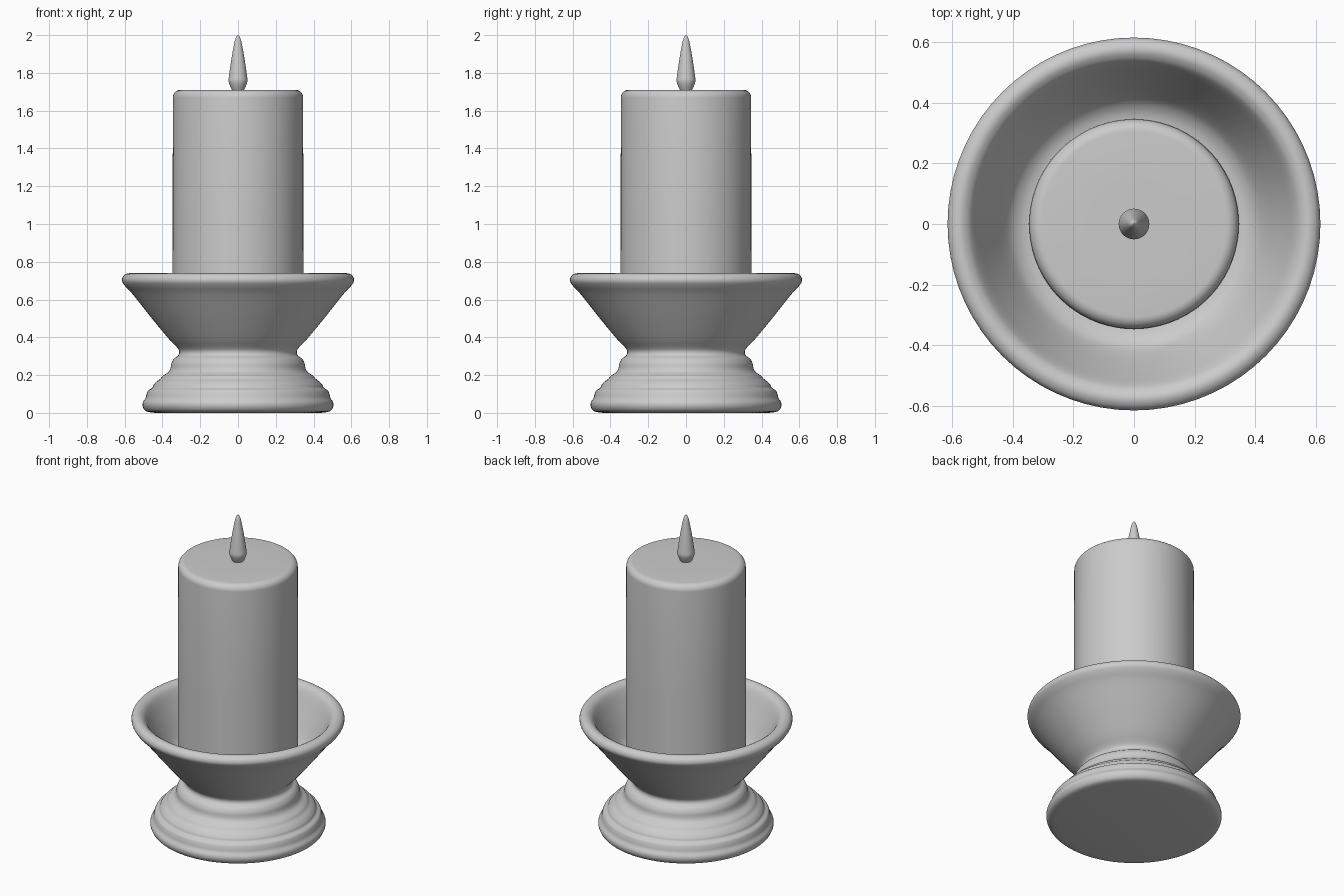
import bpy, math

if "Cube" in bpy.data.objects:
    bpy.data.objects.remove(bpy.data.objects["Cube"])

wax_grey = bpy.data.materials.new("plain grey")
wax_grey.diffuse_color = (0.6, 0.6, 0.6, 1)
wax_grey.use_nodes = True
wax_grey.node_tree.nodes["Principled BSDF"].inputs["Base Color"].default_value = wax_grey.diffuse_color


def smooth_profile(points, steps=4):
    """Catmull-Rom curve through (radius, height) points."""
    out = []
    for i in range(len(points) - 1):
        p0, p1 = points[max(i - 1, 0)], points[i]
        p2, p3 = points[i + 1], points[min(i + 2, len(points) - 1)]
        for s in range(steps):
            t = s / steps
            out.append(tuple(
                0.5 * (2 * b + (c - a) * t + (2 * a - 5 * b + 4 * c - d) * t**2
                       + (3 * b - a - 3 * c + d) * t**3)
                for a, b, c, d in zip(p0, p1, p2, p3)))
    return out + [points[-1]]


def lathe(name, profile, sides=72):
    """Closed solid of revolution; both profile ends get a pole vertex."""
    verts, faces = [], []
    for r, z in profile:
        for k in range(sides):
            a = math.tau * k / sides
            verts.append((r * math.cos(a), r * math.sin(a), z))
    for j in range(len(profile) - 1):
        for k in range(sides):
            n = (k + 1) % sides
            faces.append((j * sides + k, j * sides + n,
                          (j + 1) * sides + n, (j + 1) * sides + k))
    last = (len(profile) - 1) * sides
    low, high = len(verts), len(verts) + 1
    verts += [(0, 0, profile[0][1]), (0, 0, profile[-1][1])]
    for k in range(sides):
        n = (k + 1) % sides
        faces.append((low, n, k))
        faces.append((high, last + k, last + n))
    mesh = bpy.data.meshes.new(name)
    mesh.from_pydata(verts, [], faces)
    mesh.materials.append(wax_grey)
    obj = bpy.data.objects.new(name, mesh)
    bpy.context.collection.objects.link(obj)
    bpy.ops.object.select_all(action='DESELECT')
    obj.select_set(True)
    bpy.context.view_layer.objects.active = obj
    bpy.ops.object.shade_smooth_by_angle(angle=math.radians(40))
    return obj


# Holder: stepped foot, narrow waist, flared bowl with a rolled rim and inside
holder = [
    (0.44, 0.0), (0.485, 0.008), (0.503, 0.03), (0.504, 0.055), (0.49, 0.078),
    (0.484, 0.10), (0.475, 0.12), (0.455, 0.132), (0.447, 0.148),
    (0.432, 0.165), (0.412, 0.18), (0.397, 0.197), (0.37, 0.215),
    (0.358, 0.235), (0.352, 0.265), (0.338, 0.288), (0.318, 0.303),
    (0.311, 0.322), (0.322, 0.345), (0.37, 0.396), (0.46, 0.505),
    (0.555, 0.625), (0.595, 0.668), (0.614, 0.698), (0.607, 0.725),
    (0.582, 0.739), (0.556, 0.733), (0.53, 0.705), (0.485, 0.61),
    (0.43, 0.50), (0.39, 0.45), (0.33, 0.43), (0.2, 0.43)]
lathe("candle_holder", smooth_profile(holder))

# Candle: straight cylinder with a rounded top edge
edge = 0.04
candle = [(0.30, 0.41), (0.347, 0.42), (0.346, 1.0)]
candle += [(0.345 - edge + edge * math.cos(a), 1.71 - edge + edge * math.sin(a))
           for a in (math.pi / 2 * i / 8 for i in range(9))]
candle += [(0.15, 1.71)]
lathe("candle", candle)

# Flame: teardrop standing on the candle
flame = [(0.025, 1.70), (0.036, 1.718), (0.05, 1.755), (0.047, 1.79),
         (0.037, 1.86), (0.025, 1.93), (0.014, 1.98), (0.003, 2.0)]
lathe("flame", smooth_profile(flame), 32)
